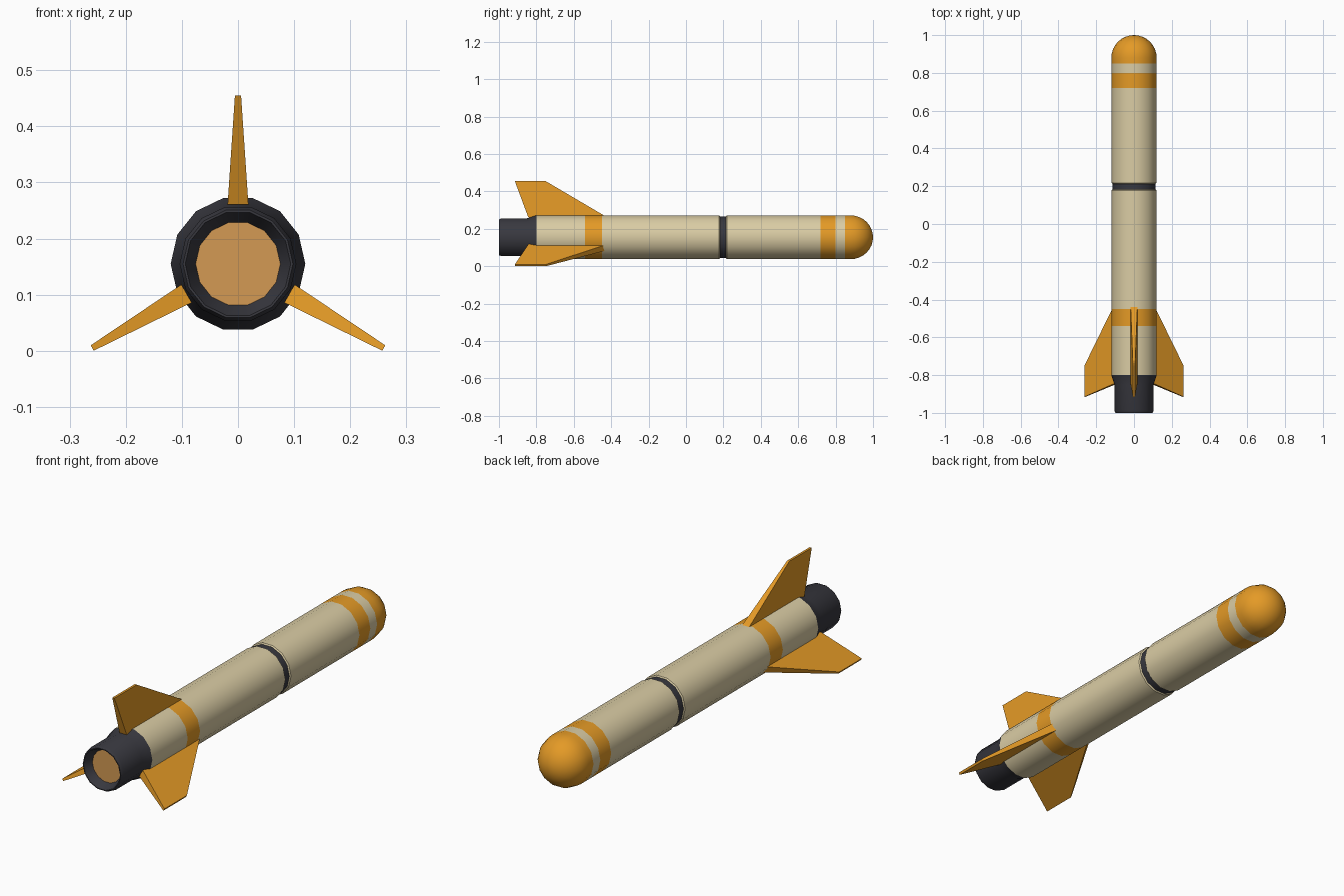
import bpy, bmesh, math

if "Cube" in bpy.data.objects:
    bpy.data.objects.remove(bpy.data.objects["Cube"])

SIDES = 14
AXIS_Z = 0.155
R = 0.12


def material(name, r, g, b):
    m = bpy.data.materials.new(name)
    lin = lambda c: ((c / 255 + 0.055) / 1.055) ** 2.4
    m.diffuse_color = (lin(r), lin(g), lin(b), 1)
    m.use_nodes = True
    m.node_tree.nodes["Principled BSDF"].inputs["Base Color"].default_value = m.diffuse_color
    return m


CREAM = material("cream", 218, 204, 164)
ORANGE = material("orange", 228, 154, 38)
DARK = material("dark grey", 56, 56, 63)
COPPER = material("copper", 212, 154, 84)


def finish(name, bm, mats, smooth=True):
    mesh = bpy.data.meshes.new(name)
    bm.to_mesh(mesh)
    bm.free()
    for m in mats:
        mesh.materials.append(m)
    ob = bpy.data.objects.new(name, mesh)
    bpy.context.collection.objects.link(ob)
    if smooth:
        bpy.ops.object.select_all(action='DESELECT')
        ob.select_set(True)
        bpy.context.view_layer.objects.active = ob
        bpy.ops.object.shade_smooth_by_angle(angle=math.radians(32))
    return ob


def lathe(name, profile, mats, rule=lambda y: 0):
    """Revolve (y, radius) points about the long axis; rule picks a material by y."""
    bm = bmesh.new()
    rings = []
    for y, r in profile:
        n = 1 if r == 0 else SIDES
        rings.append([bm.verts.new((r * math.cos(2 * math.pi * i / SIDES), y,
                                    AXIS_Z + r * math.sin(2 * math.pi * i / SIDES)))
                      for i in range(n)])
    for a, b in zip(rings, rings[1:]):
        for i in range(SIDES):
            j = (i + 1) % SIDES
            quad = [a[i % len(a)], a[j % len(a)], b[j % len(b)], b[i % len(b)]]
            f = bm.faces.new(list(dict.fromkeys(quad)))
            f.material_index = rule(sum(v.co.y for v in f.verts) / len(f.verts))
    bmesh.ops.recalc_face_normals(bm, faces=bm.faces)
    return finish(name, bm, mats)


# Rear body with one painted band
lathe("rear_body",
      [(-0.8, 0), (-0.8, R), (-0.54, R), (-0.45, R), (0.177, R), (0.182, 0.115), (0.182, 0)],
      [CREAM, ORANGE], lambda y: int(-0.54 < y < -0.45))

# Dark joint between body sections
lathe("joint_ring", [(0.17, 0), (0.17, 0.115), (0.225, 0.115), (0.225, 0)], [DARK])

# Front body with painted band
lathe("front_body",
      [(0.213, 0), (0.213, 0.115), (0.218, R), (0.72, R), (0.80, R), (0.85, R), (0.85, 0)],
      [CREAM, ORANGE], lambda y: int(0.72 < y < 0.80))

# Rounded nose
dome = [(0.88 + R * math.sin(math.pi / 2 * k / 8), R * math.cos(math.pi / 2 * k / 8))
        for k in range(8)]
lathe("nose", [(0.85, 0), (0.85, R)] + dome + [(1.0, 0)], [ORANGE])

# Exhaust nozzle with a hollow mouth and glowing disc
lathe("nozzle",
      [(-0.8, 0), (-0.8, R), (-0.85, 0.104), (-0.987, 0.104), (-1.0, 0.098),
       (-1.0, 0.094), (-0.96, 0.075), (-0.95, 0)], [DARK])
lathe("nozzle_disc", [(-0.961, 0), (-0.961, 0.0755), (-0.955, 0.0755), (-0.955, 0)], [COPPER])

# Three tapered swept fins: (y, radial distance, half thickness)
OUTLINE = [(-0.42, 0.106, 0.0185), (-0.75, 0.30, 0.0055),
           (-0.915, 0.30, 0.0055), (-0.843, 0.106, 0.0185)]


def fin(name, angle):
    c, s = math.cos(angle), math.sin(angle)
    bm = bmesh.new()
    sides = [[bm.verts.new((c * r - s * h * t, y, AXIS_Z + s * r + c * h * t))
              for y, r, h in OUTLINE] for t in (-1, 1)]
    a, b = sides
    bm.faces.new(a)
    bm.faces.new(b)
    for i in range(4):
        j = (i + 1) % 4
        bm.faces.new((a[i], a[j], b[j], b[i]))
    bmesh.ops.recalc_face_normals(bm, faces=bm.faces)
    finish(name, bm, [ORANGE], smooth=False)


for label, deg in (("top_fin", 90), ("left_fin", 210), ("right_fin", 330)):
    fin(label, math.radians(deg))
